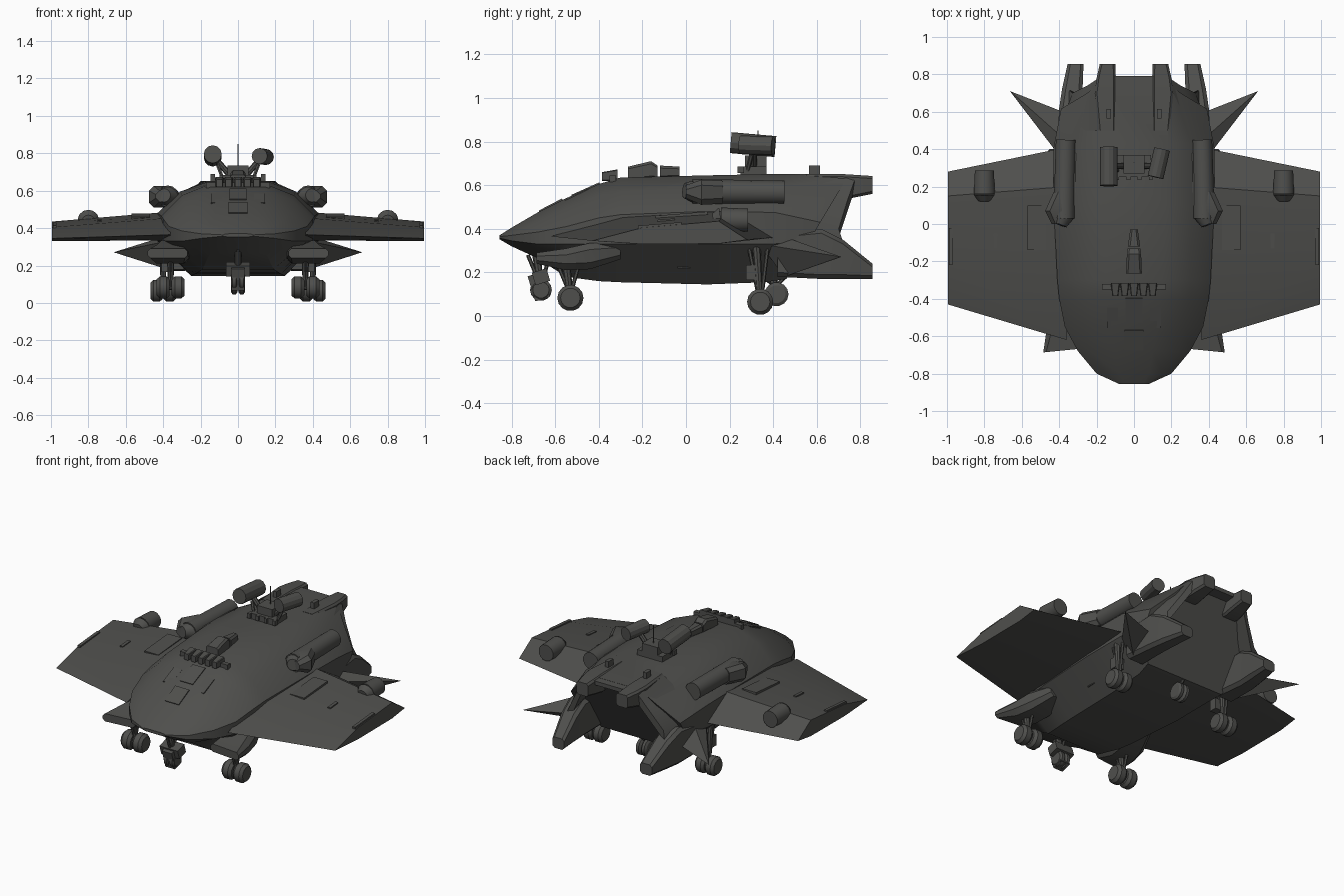
import bpy, bmesh, math
from mathutils import Vector, Matrix

if "Cube" in bpy.data.objects:
    bpy.data.objects.remove(bpy.data.objects["Cube"])

hull_grey = bpy.data.materials.new("dark_gunmetal")
hull_grey.diffuse_color = (0.078, 0.078, 0.073, 1)
hull_grey.use_nodes = True
hull_grey.node_tree.nodes["Principled BSDF"].inputs["Base Color"].default_value = hull_grey.diffuse_color


def finish(name, bm, mirror=False):
    bmesh.ops.remove_doubles(bm, verts=bm.verts, dist=0.0001)
    bmesh.ops.recalc_face_normals(bm, faces=bm.faces)
    me = bpy.data.meshes.new(name)
    bm.to_mesh(me)
    bm.free()
    ob = bpy.data.objects.new(name, me)
    bpy.context.collection.objects.link(ob)
    me.materials.append(hull_grey)
    if mirror:
        ob.modifiers.new("Mirror", 'MIRROR').use_axis[0] = True
    return ob


def loft(name, sections, mirror=False):
    """Skin a list of equal-length 3D loops and cap both ends."""
    bm = bmesh.new()
    rings = [[bm.verts.new(p) for p in s] for s in sections]
    n = len(rings[0])
    for a, b in zip(rings, rings[1:]):
        for i in range(n):
            j = (i + 1) % n
            bm.faces.new((a[i], a[j], b[j], b[i]))
    bm.faces.new(rings[0])
    bm.faces.new(rings[-1])
    return finish(name, bm, mirror)


def rect(y, x0, x1, z0, z1, c=0.0):
    """Chamfered rectangle in the xz plane."""
    return [(x0 + c, y, z0), (x1 - c, y, z0), (x1, y, z0 + c), (x1, y, z1 - c),
            (x1 - c, y, z1), (x0 + c, y, z1), (x0, y, z1 - c), (x0, y, z0 + c)]


def cyl(name, p0, p1, r0, r1=None, sides=12, mirror=False):
    p0, p1 = Vector(p0), Vector(p1)
    d = p1 - p0
    m = Matrix.Translation((p0 + p1) / 2) @ d.to_track_quat('Z', 'Y').to_matrix().to_4x4()
    bm = bmesh.new()
    bmesh.ops.create_cone(bm, cap_ends=True, segments=sides, radius1=r0,
                          radius2=r0 if r1 is None else r1, depth=d.length, matrix=m)
    return finish(name, bm, mirror)


def box(name, c, s, rx=0.0, rz=0.0, mirror=False):
    m = (Matrix.Translation(c) @ Matrix.Rotation(rz, 4, 'Z') @ Matrix.Rotation(rx, 4, 'X')
         @ Matrix.Diagonal((*s, 1)))
    bm = bmesh.new()
    bmesh.ops.create_cube(bm, size=1, matrix=m)
    return finish(name, bm, mirror)


# Fuselage: y, bottom x/z, chine x/low z/high z, shoulder x/z, top x/z, rake of the section
stations = [
    (-.855, .05, .352, .08, .357, .364, .07, .368, .05, .37, 0),
    (-.80, .10, .32, .20, .345, .37, .15, .392, .08, .405, 0),
    (-.68, .15, .265, .30, .33, .385, .24, .435, .10, .475, 0),
    (-.55, .19, .18, .37, .33, .41, .27, .49, .12, .54, 0),
    (-.40, .22, .16, .40, .33, .45, .29, .55, .14, .605, 0),
    (-.30, .23, .155, .41, .33, .465, .30, .575, .15, .635, 0),
    (.10, .25, .145, .43, .33, .48, .31, .595, .17, .645, 0),
    (.36, .26, .155, .43, .33, .475, .31, .59, .18, .652, .15),
    (.46, .28, .17, .39, .34, .43, .26, .56, .19, .643, .6)]
sections = []
for y, bx, bz, cx, cl, ch, sx, sz, tx, tz, k in stations:
    half = [(px, y + k * (pz - bz), pz) for px, pz in
            ((bx, bz), (cx, cl), (cx, ch), (sx, sz), (tx, tz))]
    sections.append(half + [(-x, q, z) for x, q, z in reversed(half)])
hull = loft("fuselage", sections)

# Tail: thin roof and side walls around an open cavity, four thrust corners
loft("tail_roof", [rect(.55, -.19, .19, .60, .648), rect(.79, -.15, .15, .615, .64)])
wall_root = [(.40, .50, .34), (.40, .50, .45), (.29, .50, .58), (.19, .50, .645), (.19, .50, .60), (.36, .50, .34)]
wall_end = [(.35, .72, .34), (.33, .70, .40), (.25, .74, .53), (.19, .78, .642), (.17, .78, .60), (.31, .70, .36)]
loft("tail_side_wall", [wall_root, wall_end], True)
loft("upper_thruster", [rect(.50, .10, .19, .58, .652, .01), rect(.70, .097, .21, .53, .652, .012),
                        rect(.78, .097, .20, .545, .647, .012),
                        rect(.855, .10, .183, .56, .642, .012)], True)
loft("lower_thruster", [rect(.42, .27, .41, .18, .38, .02), rect(.62, .28, .40, .17, .40, .02),
                        rect(.72, .275, .385, .17, .35, .02),
                        rect(.855, .27, .355, .17, .24, .015)], True)
box("thruster_vent", (.135, .59, .665), (.025, .05, .05), mirror=True)

# Wings: lens-shaped profile from root to tip
root = [(-.62, .365), (-.3, .455), (.2, .488), (.41, .36), (.2, .345), (-.3, .335)]
tip = [(-.43, .345), (-.2, .405), (.15, .435), (.28, .35), (.15, .332), (-.2, .33)]
loft("wing", [[(.36, y, z) for y, z in root], [(.995, y, z) for y, z in tip]], True)

# Raised wing panels, laid on the wing slope
for i, (x, y, z, sx, sy) in enumerate([(.52, -.02, .462, .10, .24), (.74, -.09, .437, .02, .08),
                                       (.98, -.12, .415, .02, .20)]):
    box(f"wing_panel_{i}", (x, y, z), (sx, sy, .015), rx=.08, mirror=True)

# Wing blisters
cyl("wing_blister", (.80, .16, .44), (.80, .285, .44), .058, .052, 14, True)
cyl("wing_blister_nose", (.80, .125, .435), (.80, .16, .44), .035, .058, 14, True)

# Rear spike fins
base = [(.38, .34, .33), (.38, .46, .36), (.38, .60, .28), (.38, .45, .18)]
loft("spike_fin", [base, [(.66 + .001 * i, .71, .27 + .002 * (i % 2)) for i in range(4)]], True)

# Front lower nacelles
loft("front_nacelle", [[(x, y - (x - .27) * .1, z) for x, y, z in rect(-.665, .27, .485, .24, .29, .015)],
                       rect(-.55, .26, .465, .21, .31, .03),
                       rect(-.44, .25, .44, .215, .335, .03), rect(-.3, .24, .38, .26, .335, .02)], True)

# Long shoulder pods with flared front intake
cyl("shoulder_pod", (.375, .03, .57), (.365, .45, .567), .058, .054, 14, True)
cyl("pod_nose", (.395, -.005, .575), (.375, .05, .57), .036, .058, 14, True)
loft("pod_intake", [rect(.0, .36, .44, .54, .60, .02), rect(.07, .35, .475, .51, .625, .025),
                    rect(.17, .34, .43, .515, .62, .025)], True)
box("pod_mount", (.33, .24, .56), (.08, .28, .06), mirror=True)

# Cockpit canopy panes and brow sensors
box("canopy_side_pane", (.115, -.50, .557), (.06, .12, .009), rx=.42, mirror=True)
box("canopy_centre_pane", (0, -.46, .58), (.09, .14, .009), rx=.42)
box("nose_plate", (0, -.62, .507), (.10, .12, .009), rx=.48)
box("brow_bar", (0, -.335, .63), (.34, .03, .03))
for i in range(5):
    x = -.10 + i * .05
    loft(f"brow_sensor_{i}", [rect(-.385, x - .016, x + .016, .62, .66, .004),
                              rect(-.315, x - .024, x + .024, .62, .672, .004)])

# Dorsal housing
loft("dorsal_housing", [rect(-.265, -.042, .042, .62, .685, .01), rect(-.16, -.038, .038, .63, .71, .012),
                        rect(-.13, -.035, .035, .63, .69, .01)])
loft("dorsal_hump", [rect(-.12, -.033, .033, .63, .69, .012), rect(-.03, -.02, .02, .635, .685, .01)])

# Turret base, arms, launchers and antenna
box("turret_base", (0, .31, .66), (.18, .12, .05))
box("turret_head", (0, .32, .705), (.11, .10, .06))
cyl("turret_arm", (.05, .31, .69), (.12, .31, .77), .016, sides=8, mirror=True)
cyl("turret_brace", (.08, .28, .66), (.11, .30, .74), .01, sides=6, mirror=True)
cyl("left_launcher", (-.135, .205, .795), (-.135, .41, .777), .048, sides=12)
cyl("right_launcher", (.115, .25, .785), (.15, .40, .78), .043, sides=12)
cyl("antenna", (0, .33, .70), (0, .33, .85), .003, sides=6)
for i, x in enumerate((-.09, -.03, .03, .09)):
    box(f"turret_stud_{i}", (x, .25, .67), (.02, .03, .03))


# Landing gear: strut, brace rods and twin wheels
def gear(name, x, y, ztop, zaxle, r, gap, w, mirror):
    cyl(name + "_strut", (x, y - .02, ztop), (x, y, zaxle), .02, .014, 8, mirror)
    cyl(name + "_brace", (x, y - .06, ztop), (x, y - .01, zaxle + .04), .009, sides=6, mirror=mirror)
    cyl(name + "_damper", (x, y + .04, ztop), (x, y + .01, zaxle + .05), .009, sides=6, mirror=mirror)
    cyl(name + "_axle", (x - gap - w / 2, y, zaxle), (x + gap + w / 2, y, zaxle), .013, sides=8, mirror=mirror)
    for k, s in enumerate((-1, 1)):
        c = x + s * gap
        prof = [(-w / 2, r * .75), (-w / 4, r), (w / 4, r), (w / 2, r * .75)]
        loft(f"{name}_wheel_{k}",
             [[(c + dx, y + q * math.cos(a * math.pi / 7), zaxle + q * math.sin(a * math.pi / 7))
               for a in range(14)] for dx, q in prof], mirror)


gear("front_gear", .36, -.53, .24, .083, .06, .04, .07, True)
gear("rear_gear", .40, .34, .36, .065, .06, .035, .065, True)
gear("nose_gear", 0, -.665, .28, .12, .05, .02, .036, False)
gear("tail_gear", 0, .415, .18, .10, .055, .02, .036, False)
box("nose_gear_fork", (0, -.665, .18), (.13, .07, .06), rx=.3)
box("nose_gear_foot", (0, -.675, .135), (.07, .07, .12), rx=.3)
box("rear_gear_knee", (.38, .30, .20), (.06, .05, .07), mirror=True)
box("belly_box", (.27, -.01, .235), (.1, .06, .03), mirror=True)

# Smooth shading with hard edges kept
bpy.ops.object.select_all(action='DESELECT')
for ob in bpy.context.scene.objects:
    ob.select_set(True)
bpy.context.view_layer.objects.active = hull
bpy.ops.object.shade_smooth_by_angle(angle=math.radians(28))
